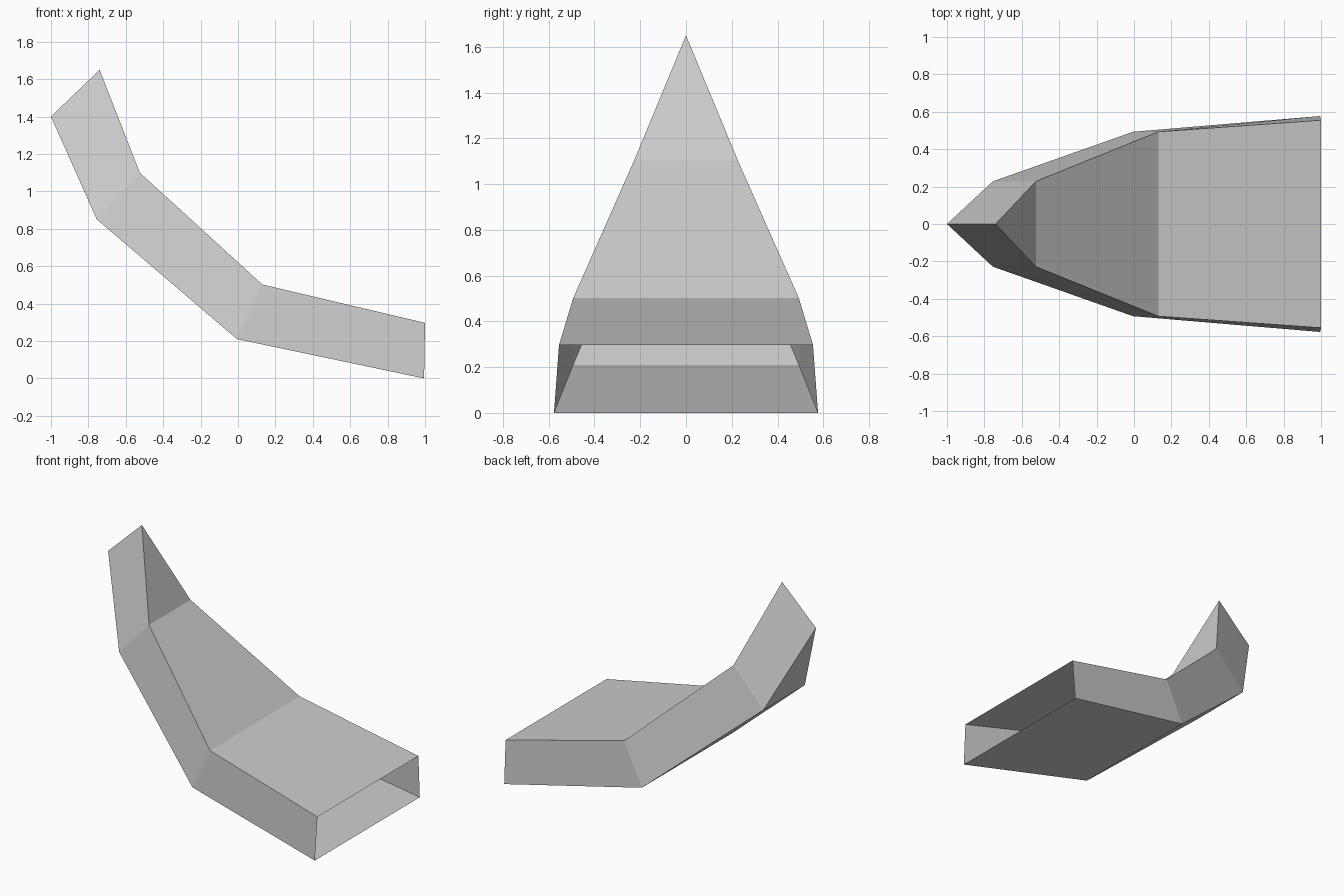
import bpy
import bmesh

cube = bpy.data.objects.get("Cube")
if cube:
    bpy.data.objects.remove(cube, do_unlink=True)

# Plain grey finish
grey = bpy.data.materials.new("light grey")
grey.use_nodes = True
colour = (0.6, 0.6, 0.6, 1)
grey.diffuse_color = colour
grey.node_tree.nodes["Principled BSDF"].inputs["Base Color"].default_value = colour

# Half profiles from open end to pointed tip: x, half width, z
LOWER = [(0.995, 0.577, 0), (-0.005, 0.493, 0.21), (-0.755, 0.228, 0.85), (-1, 0, 1.4)]
UPPER = [(1, 0.555, 0.297), (0.13, 0.493, 0.502), (-0.525, 0.228, 1.1), (-0.74, 0, 1.65)]

bm = bmesh.new()


def edge_points(profile, side):
    """Points along one long edge of the hull."""
    return [bm.verts.new((x, side * w, z)) for x, w, z in profile]


# Four long edges in order around the hull
rails = [edge_points(UPPER, -1), edge_points(LOWER, -1),
         edge_points(LOWER, 1), edge_points(UPPER, 1)]

# Skin the floor, walls and deck, leaving the wide end open
for i, rail in enumerate(rails):
    after = rails[(i + 1) % 4]
    for j in range(len(rail) - 1):
        bm.faces.new((rail[j], rail[j + 1], after[j + 1], after[j]))

# Close the tip by merging both sides at the centre line
bmesh.ops.remove_doubles(bm, verts=bm.verts, dist=0.001)
bmesh.ops.recalc_face_normals(bm, faces=bm.faces)

mesh = bpy.data.meshes.new("curved_hull")
bm.to_mesh(mesh)
bm.free()
mesh.materials.append(grey)
hull = bpy.data.objects.new("curved_hull", mesh)
bpy.context.collection.objects.link(hull)
